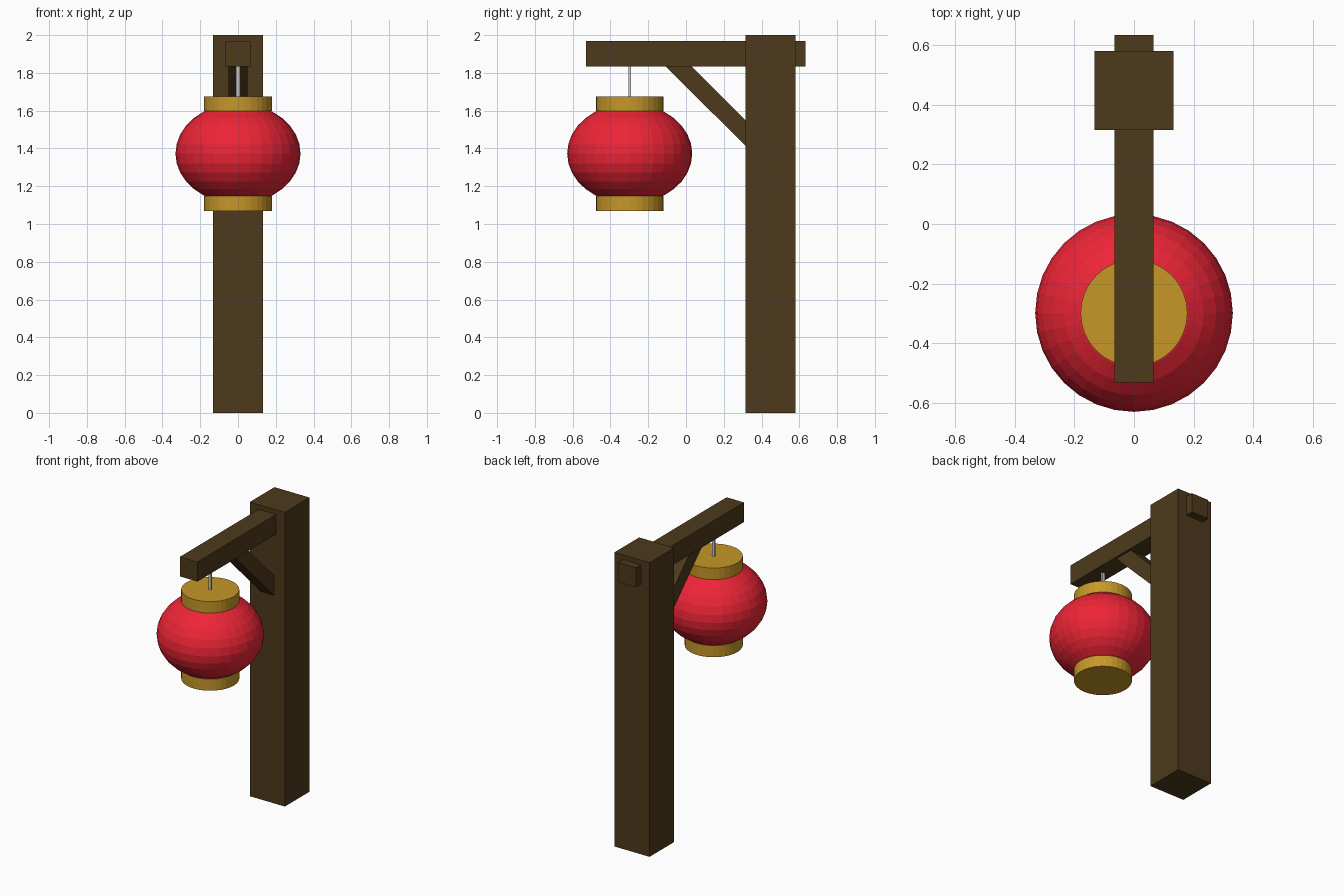
import bpy, bmesh
from mathutils import Matrix, Vector

if "Cube" in bpy.data.objects:
    bpy.data.objects.remove(bpy.data.objects["Cube"])


def material(name, rgb):
    m = bpy.data.materials.new(name)
    m.diffuse_color = (*rgb, 1)
    m.use_nodes = True
    m.node_tree.nodes["Principled BSDF"].inputs["Base Color"].default_value = m.diffuse_color
    return m


WOOD = material("dark_wood", (0.075, 0.042, 0.012))
RED = material("red_paper", (0.85, 0.018, 0.037))
GOLD = material("gold", (0.57, 0.31, 0.022))
LAMP_Y, LAMP_Z = -0.298, 1.373


def finish(name, bm, mat=None):
    bmesh.ops.recalc_face_normals(bm, faces=bm.faces)
    me = bpy.data.meshes.new(name)
    bm.to_mesh(me)
    bm.free()
    if mat:
        me.materials.append(mat)
    ob = bpy.data.objects.new(name, me)
    bpy.context.collection.objects.link(ob)
    return ob


def box(name, lo, hi, mat=None):
    lo, hi = Vector(lo), Vector(hi)
    bm = bmesh.new()
    bmesh.ops.create_cube(bm, size=1, matrix=Matrix.Translation((lo + hi) / 2)
                          @ Matrix.Diagonal((*(hi - lo), 1)))
    return finish(name, bm, mat)


# Post and cross beam, whose tail pokes out behind the post
box("post", (-0.132, 0.315, 0), (0.132, 0.58, 2), WOOD)
box("beam", (-0.066, -0.53, 1.835), (0.066, 0.633, 1.968), WOOD)

# Diagonal brace: side profile with its ends sunk into beam and post
bm = bmesh.new()
profile = [(-0.16, 1.885), (-0.02, 1.885), (0.365, 1.5), (0.365, 1.365)]
face = bm.faces.new([bm.verts.new((-0.05, y, z)) for y, z in profile])
ext = bmesh.ops.extrude_face_region(bm, geom=[face])["geom"]
bmesh.ops.translate(bm, vec=(0.1, 0, 0),
                    verts=[v for v in ext if isinstance(v, bmesh.types.BMVert)])
finish("brace", bm, WOOD)

# Hanger strip
box("hanger", (-0.01, LAMP_Y - 0.006, 1.67), (0.01, LAMP_Y + 0.006, 1.84))

# Faceted, flattened lantern globe
bm = bmesh.new()
bmesh.ops.create_uvsphere(bm, u_segments=32, v_segments=16, radius=1,
                          matrix=Matrix.Translation((0, LAMP_Y, LAMP_Z))
                          @ Matrix.Diagonal((0.331, 0.331, 0.265, 1)))
finish("lantern_globe", bm, RED)

# Gold collars above and below
for name, side in (("top_collar", 1), ("bottom_collar", -1)):
    bm = bmesh.new()
    bmesh.ops.create_cone(bm, cap_ends=True, segments=32, radius1=0.179,
                          radius2=0.179, depth=0.078,
                          matrix=Matrix.Translation((0, LAMP_Y, LAMP_Z + side * 0.264)))
    finish(name, bm, GOLD)
